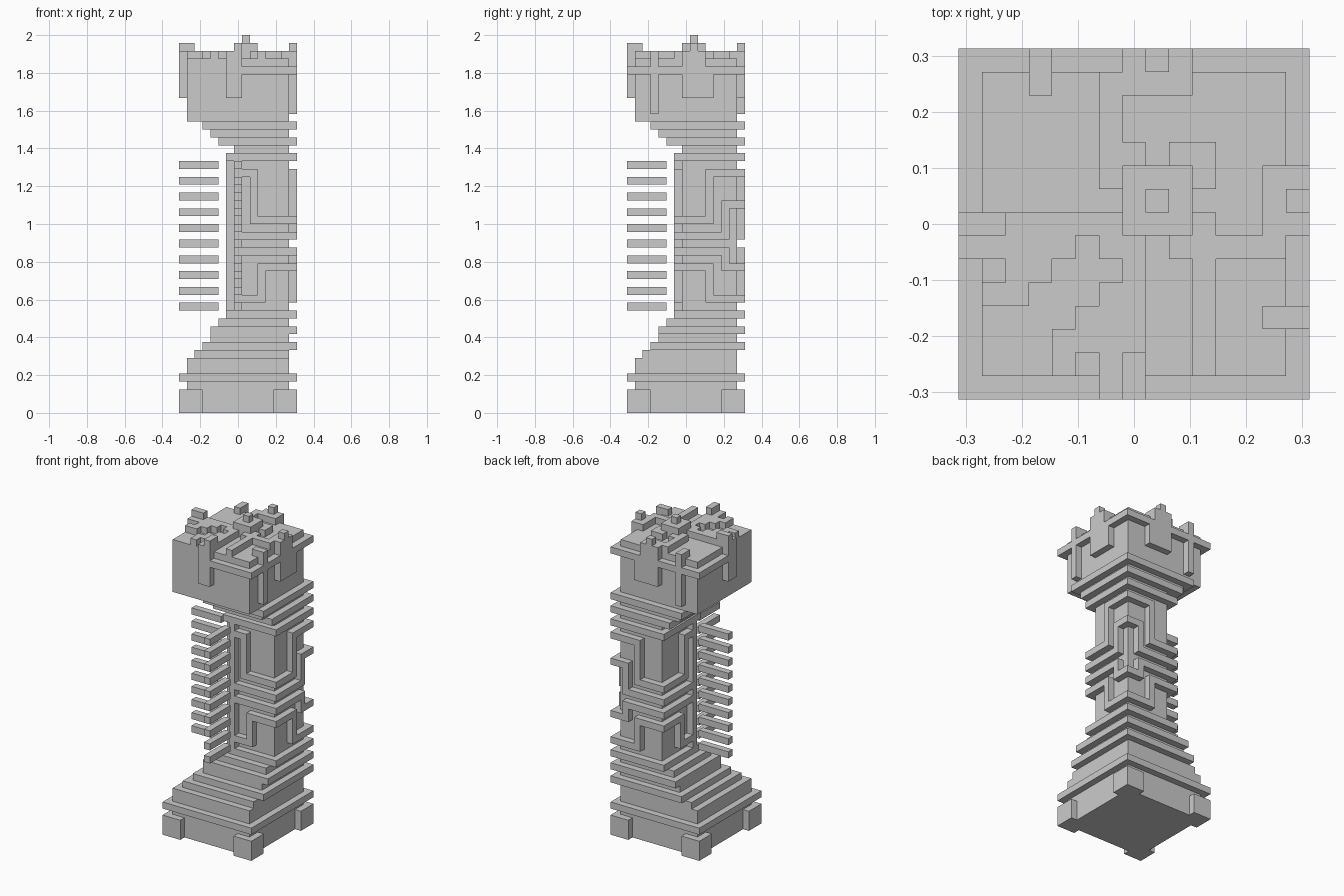
import bpy, bmesh
from mathutils import Vector

if "Cube" in bpy.data.objects:
    bpy.data.objects.remove(bpy.data.objects["Cube"])

U = 1 / 24            # one cube of the 15 x 15 x 48 grid
parts = {}


def swap(b):
    """Mirror a box across the x = y diagonal."""
    x0, x1, y0, y1, z0, z1 = b
    return (y0, y1, x0, x1, z0, z1)


def add(name, boxes, mirror=False):
    cells = parts.setdefault(name, set())
    for b in list(boxes) + ([swap(b) for b in boxes] if mirror else []):
        x0, x1, y0, y1, z0, z1 = b
        cells.update((x, y, z) for x in range(x0, x1)
                     for y in range(y0, y1) for z in range(z0, z1))


def slab(a, b, z0, z1):
    return (a, b, a, b, z0, z1)


# Base block with corner feet
add("base_block", [slab(1, 14, 0, 4)])
for x in (0, 12):
    for y in (0, 12):
        add("corner_feet", [(x, x + 3, y, y + 3, 0, 3)])

# Stepped plinth
add("plinth_steps", [slab(0, 15, 4, 5), slab(1, 14, 5, 7), slab(2, 14, 7, 8),
                     slab(3, 15, 8, 9), slab(4, 14, 9, 10), slab(4, 15, 10, 11),
                     slab(5, 14, 11, 12), slab(6, 15, 12, 13)])

# Column shaft and the posts on its front and left faces
add("shaft", [slab(7, 14, 13, 32)])
add("shaft_posts", [(7, 8, 6, 7, 13, 32)], True)

# Floating rungs beside the posts
for z in range(13, 32, 2):
    add("rungs", [(7, 8, 0, 5, z, z + 1)], True)

# Ridges on front and left faces
add("front_ridges", [(a, b, 6, 7, z0, z1) for a, b, z0, z1 in (
    (9, 15, 24, 25), (9, 10, 24, 31), (8, 10, 30, 31),
    (8, 15, 22, 23), (8, 15, 20, 21),
    (10, 15, 18, 19), (10, 11, 14, 19), (8, 11, 14, 15))], True)

# Ridges on right and back faces
add("side_ridges", [(14, 15, a, b, z0, z1) for a, b, z0, z1 in (
    (6, 11, 24, 25), (10, 11, 24, 31), (10, 15, 30, 31),
    (6, 13, 22, 23), (12, 13, 22, 27), (12, 15, 26, 27),
    (6, 13, 20, 21), (12, 13, 18, 21), (12, 15, 18, 19),
    (6, 11, 18, 19), (10, 11, 14, 19), (10, 15, 14, 15))], True)

# Stepped capital
add("capital_steps", [slab(6, 15, 32, 33), slab(7, 14, 33, 34), slab(5, 15, 34, 35),
                      slab(4, 14, 35, 36), slab(3, 15, 36, 37)])

# Head block with its ledge
add("head_block", [slab(1, 14, 37, 45)])
add("head_ledge", [(8, 15, 0, 1, 43, 44), (14, 15, 0, 15, 43, 44)], True)

# Buttresses on the head
add("front_buttresses", [(6, 8, 0, 1, 40, 46), (7, 8, 0, 2, 46, 47)], True)
add("side_buttresses", [(14, 15, 7, 11, 40, 44), (14, 15, 7, 10, 44, 46),
                        (14, 15, 8, 9, 46, 47)], True)
add("thin_buttresses", [(14, 15, 3, 4, 38, 46), (13, 14, 3, 4, 45, 46)], True)

# Raised pattern on the roof
add("roof_stairs", [(x, x + 1, y, 8, 45, 46) for x, y in
                    ((1, 6), (2, 4), (3, 5), (4, 6), (5, 7), (6, 6))]
    + [(1, 2, 4, 5, 45, 46)], True)
add("roof_channels", [(6, 7, 9, 14, 45, 46), (7, 10, 13, 14, 45, 46),
                      (7, 8, 10, 11, 45, 46)], True)
add("roof_channels", [(10, 11, 1, 7, 45, 46)])
add("roof_centre", [slab(9, 11, 45, 46), slab(7, 10, 45, 47), slab(8, 9, 47, 48)])

# Build only the outer skin of each part
solid = set().union(*parts.values())
AXES = [Vector((1, 0, 0)), Vector((0, 1, 0)), Vector((0, 0, 1))]
for name, cells in parts.items():
    bm = bmesh.new()
    cache = {}

    def vert(p):
        key = tuple(round(c) for c in p)
        if key not in cache:
            cache[key] = bm.verts.new(((key[0] - 7.5) * U, (key[1] - 7.5) * U, key[2] * U))
        return cache[key]

    for c in sorted(cells):
        for i in range(3):
            n, a, b = AXES[i], AXES[(i + 1) % 3], AXES[(i + 2) % 3]
            for s in (1, -1):
                if tuple(round(v) for v in Vector(c) + n * s) in solid:
                    continue
                o = Vector(c) + (n if s > 0 else Vector())
                ring = [o, o + a, o + a + b, o + b]
                bm.faces.new([vert(p) for p in (ring if s > 0 else ring[::-1])])
    bmesh.ops.dissolve_limit(bm, angle_limit=0.01, verts=bm.verts[:], edges=bm.edges[:])
    mesh = bpy.data.meshes.new(name)
    bm.to_mesh(mesh)
    bm.free()
    bpy.context.collection.objects.link(bpy.data.objects.new(name, mesh))
